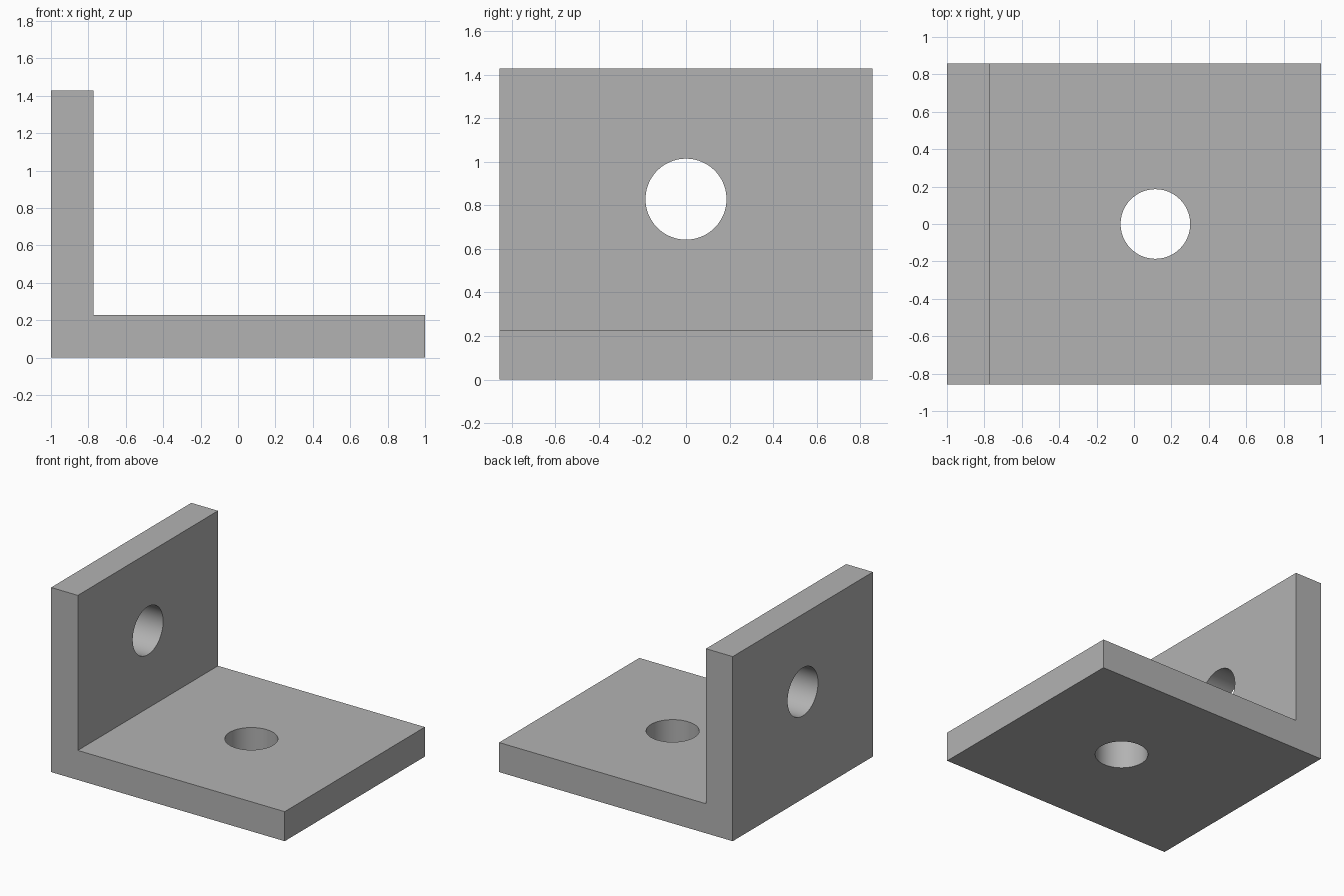
import bpy
import bmesh
import math

cube = bpy.data.objects.get("Cube")
if cube:
    bpy.data.objects.remove(cube, do_unlink=True)

T = 0.2286       # plate thickness
H = 1.4286       # bracket height
HALF_W = 0.857   # half width along y
R = 0.186        # hole radius

grey = bpy.data.materials.new("plain_grey")
grey.use_nodes = True
colour = (0.45, 0.45, 0.45, 1)
grey.diffuse_color = colour
grey.node_tree.nodes["Principled BSDF"].inputs["Base Color"].default_value = colour


def extruded_profile(name, points):
    """Extrude an x-z outline across the full width."""
    bm = bmesh.new()
    face = bm.faces.new([bm.verts.new((x, -HALF_W, z)) for x, z in points])
    side = bmesh.ops.extrude_face_region(bm, geom=[face])["geom"]
    verts = [g for g in side if isinstance(g, bmesh.types.BMVert)]
    bmesh.ops.translate(bm, verts=verts, vec=(0, 2 * HALF_W, 0))
    bmesh.ops.recalc_face_normals(bm, faces=bm.faces)
    mesh = bpy.data.meshes.new(name)
    bm.to_mesh(mesh)
    bm.free()
    mesh.materials.append(grey)
    obj = bpy.data.objects.new(name, mesh)
    bpy.context.collection.objects.link(obj)
    return obj


def drill(obj, location, rotation):
    """Cut a round hole through one plate."""
    bpy.ops.mesh.primitive_cylinder_add(
        vertices=96, radius=R, depth=T * 2, location=location, rotation=rotation)
    cutter = bpy.context.object
    cutter.name = "hole_cutter"
    cutter.hide_render = True
    cutter.data.materials.append(grey)
    mod = obj.modifiers.new("hole", 'BOOLEAN')
    mod.operation = 'DIFFERENCE'
    mod.solver = 'EXACT'
    mod.object = cutter
    bpy.ops.object.select_all(action='DESELECT')
    obj.select_set(True)
    bpy.context.view_layer.objects.active = obj
    bpy.ops.object.modifier_apply(modifier=mod.name)
    bpy.data.objects.remove(cutter, do_unlink=True)


# L-shaped bracket
bracket = extruded_profile("angle_bracket", [
    (-1, 0), (1, 0), (1, T), (-1 + T, T), (-1 + T, H), (-1, H)])

# Holes centred on the exposed inner face of each plate
drill(bracket, (T / 2, 0, T / 2), (0, 0, 0))
drill(bracket, (-1 + T / 2, 0, (H + T) / 2), (0, math.pi / 2, 0))

bpy.ops.object.shade_smooth_by_angle(angle=math.radians(30))
